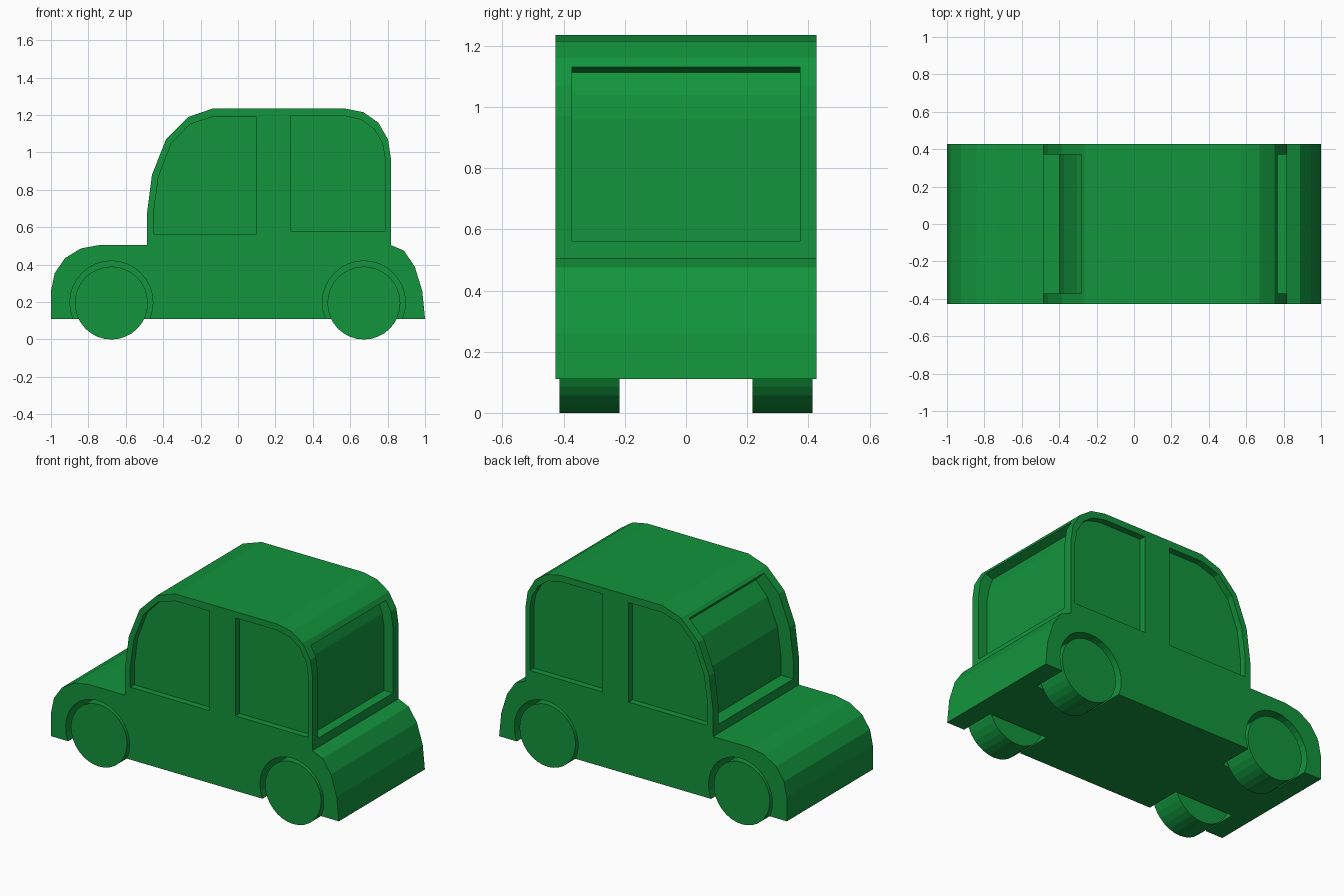
import bpy
import bmesh
from math import cos, sin, tau

if "Cube" in bpy.data.objects:
    bpy.data.objects.remove(bpy.data.objects["Cube"], do_unlink=True)

HALF = 0.427          # half width of the body
COLOR = (0.006, 0.295, 0.045, 1)

green = bpy.data.materials.new("toy green")
green.use_nodes = True
green.diffuse_color = COLOR
green.node_tree.nodes["Principled BSDF"].inputs["Base Color"].default_value = COLOR


def prism(name, outline, y0, y1):
    """Extrude an (x, z) outline along y."""
    bm = bmesh.new()
    face = bm.faces.new([bm.verts.new((x, y0, z)) for x, z in outline])
    side = bmesh.ops.extrude_face_region(bm, geom=[face])["geom"]
    moved = [v for v in side if isinstance(v, bmesh.types.BMVert)]
    bmesh.ops.translate(bm, verts=moved, vec=(0, y1 - y0, 0))
    bmesh.ops.recalc_face_normals(bm, faces=bm.faces)
    mesh = bpy.data.meshes.new(name)
    bm.to_mesh(mesh)
    bm.free()
    mesh.materials.append(green)
    obj = bpy.data.objects.new(name, mesh)
    bpy.context.collection.objects.link(obj)
    return obj


def circle(x, z, r, n=32):
    return [(x + r * cos(tau * i / n), z + r * sin(tau * i / n)) for i in range(n)]


def carve(target, cutter):
    mod = target.modifiers.new("cut", "BOOLEAN")
    mod.operation = "DIFFERENCE"
    mod.solver = "EXACT"
    mod.object = cutter
    cutter.hide_render = True
    bpy.context.view_layer.objects.active = target
    bpy.ops.object.modifier_apply(modifier=mod.name)
    bpy.data.objects.remove(cutter, do_unlink=True)


# Body side profile
body = prism("body", [
    (-1, 0.11), (-1, 0.26), (-0.98, 0.355), (-0.925, 0.435), (-0.84, 0.487),
    (-0.74, 0.505), (-0.487, 0.505), (-0.487, 0.67), (-0.46, 0.88),
    (-0.385, 1.07), (-0.265, 1.19), (-0.135, 1.235), (0.57, 1.235),
    (0.67, 1.215), (0.75, 1.16), (0.802, 1.07), (0.817, 0.97), (0.817, 0.505),
    (0.887, 0.475), (0.945, 0.39), (0.985, 0.26), (1, 0.11)], -HALF, HALF)

# Recessed windscreen and rear window, with glass following the curve
carve(body, prism("windscreen_cutter", [
    (-0.6, 0.562), (-0.4, 0.562), (-0.4, 0.68), (-0.375, 0.86), (-0.305, 1.03),
    (-0.225, 1.115), (-0.345, 1.235), (-0.6, 1.235)], -0.372, 0.372))
carve(body, prism("rear_window_cutter", [
    (0.9, 0.562), (0.755, 0.562), (0.755, 0.96), (0.742, 1.04), (0.715, 1.112),
    (0.865, 1.166), (0.9, 1.166)], -0.372, 0.372))

front_window = [
    (-0.45, 0.565), (-0.45, 0.69), (-0.425, 0.87), (-0.357, 1.047),
    (-0.255, 1.152), (-0.135, 1.19), (0.1, 1.19), (0.1, 0.565)]
rear_window = [
    (0.28, 0.58), (0.28, 1.195), (0.57, 1.195), (0.66, 1.175), (0.728, 1.125),
    (0.772, 1.05), (0.787, 0.965), (0.787, 0.58)]

for side, label in ((-1, "right"), (1, "left")):
    # Recessed side windows
    for outline in (front_window, rear_window):
        carve(body, prism("window_cutter", outline, side * 0.387, side * 0.5))
    # Wheel arches and wheels
    for x, end in ((-0.677, "front"), (0.673, "rear")):
        carve(body, prism("arch_cutter", circle(x, 0.198, 0.222), side * 0.2, side * 0.5))
        prism(f"{end}_{label}_wheel", circle(x, 0.195, 0.195), side * 0.217, side * 0.413)
